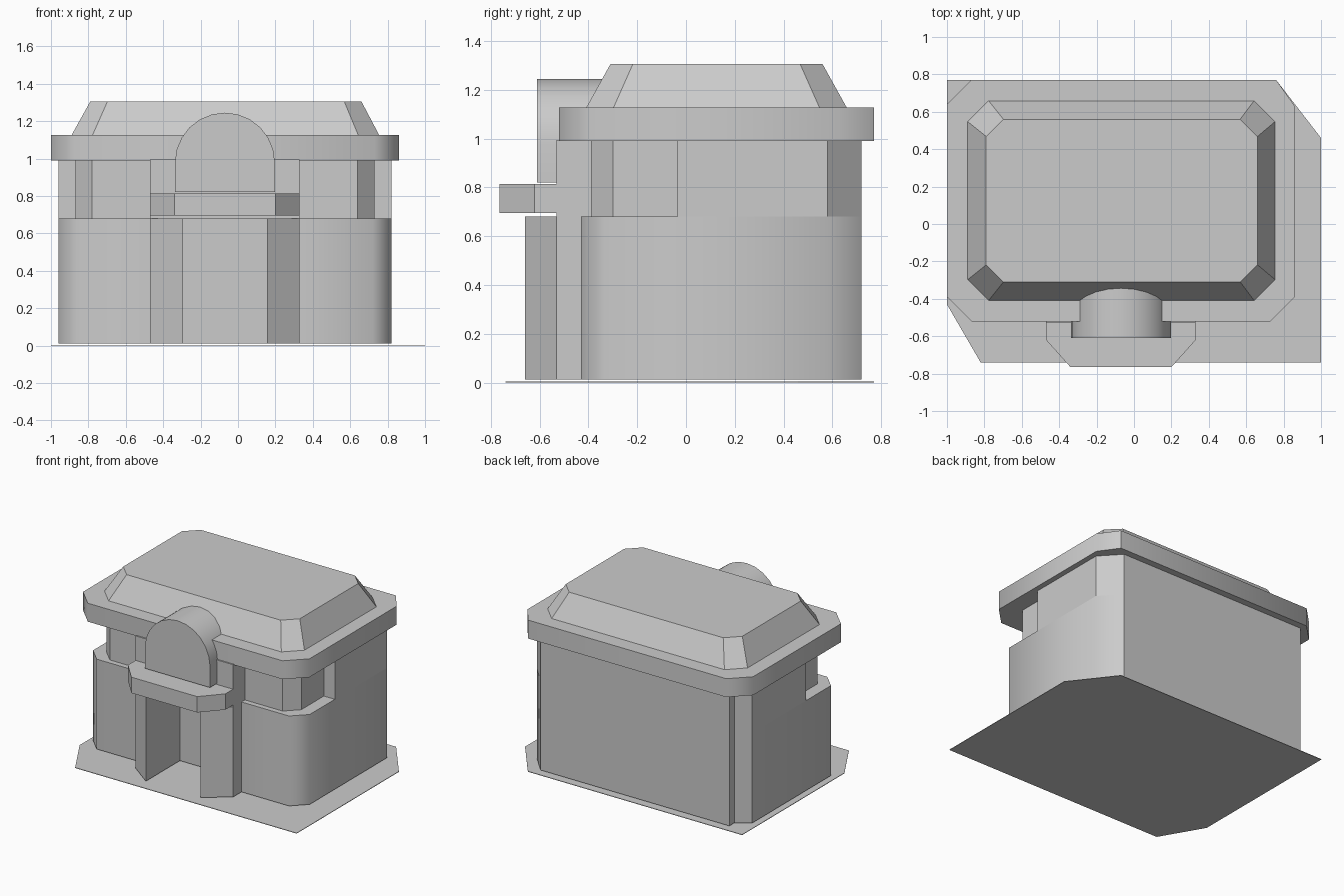
import bpy, bmesh, math

cube = bpy.data.objects.get("Cube")
if cube:
    bpy.data.objects.remove(cube, do_unlink=True)

# Single stone colour
stone = bpy.data.materials.new("light_grey_stone")
stone.use_nodes = True
GREY = (0.6, 0.6, 0.6, 1)
stone.diffuse_color = GREY
stone.node_tree.nodes["Principled BSDF"].inputs["Base Color"].default_value = GREY


def loft(name, lower, upper, smooth=False):
    """Solid between two matching closed 3D outlines."""
    bm = bmesh.new()
    a = [bm.verts.new(p) for p in lower]
    b = [bm.verts.new(p) for p in upper]
    n = len(a)
    bm.faces.new(a[::-1])
    bm.faces.new(b)
    for i in range(n):
        j = (i + 1) % n
        bm.faces.new((a[i], a[j], b[j], b[i]))
    bmesh.ops.recalc_face_normals(bm, faces=bm.faces)
    mesh = bpy.data.meshes.new(name)
    bm.to_mesh(mesh)
    bm.free()
    mesh.materials.append(stone)
    obj = bpy.data.objects.new(name, mesh)
    bpy.context.collection.objects.link(obj)
    if smooth:
        bpy.ops.object.select_all(action="DESELECT")
        obj.select_set(True)
        bpy.context.view_layer.objects.active = obj
        bpy.ops.object.shade_smooth_by_angle(angle=math.radians(46))
    return obj


def at(outline, z):
    return [(x, y, z) for x, y in outline]


def prism(name, outline, z0, z1, smooth=False):
    return loft(name, at(outline, z0), at(outline, z1), smooth)


def octagon(x0, x1, y0, y1, c):
    """Rectangle with corners cut by c."""
    return [(x0 + c, y0), (x1 - c, y0), (x1, y0 + c), (x1, y1 - c),
            (x1 - c, y1), (x0 + c, y1), (x0, y1 - c), (x0, y0 + c)]


def mirror_x(points, centre):
    return [(2 * centre - x, y) for x, y in reversed(points)]


MID = -0.07

# Ground plate with two cut corners
prism("ground_plate", [(-0.82, -0.74), (1, -0.74), (1, 0.46), (0.76, 0.77),
                       (-1, 0.77), (-1, -0.43)], 0, 0.004)

# Rear wall outline shared by both storeys
rear = [(0.82, 0.58), (0.69, 0.72), (-0.86, 0.72), (-0.86, 0.66), (-0.96, 0.595)]

# Lower storey with splayed porch walls and a doorway recess
front_left = [(0.155, -0.26), (0.155, -0.66), (0.33, -0.53),
              (0.33, -0.43), (0.72, -0.43), (0.82, -0.33)]
prism("lower_walls", front_left + rear + mirror_x(front_left, MID), 0.012, 0.68, True)

# Upper storey, set back at both front corners
upper_left = [(0.33, -0.53), (0.33, -0.39), (0.64, -0.39), (0.73, -0.30),
              (0.73, -0.035), (0.82, -0.035)]
prism("upper_walls", upper_left + rear + mirror_x(upper_left, MID), 0.68, 0.995)

# Roof rim and sloped roof
rim = octagon(-1, 0.86, -0.52, 0.77, 0.13)
rim[3:5] = [(0.86, 0.63), (0.76, 0.77)]
prism("roof_rim", rim, 0.99, 1.127, True)
loft("roof_slope", at(octagon(-0.89, 0.755, -0.41, 0.66, 0.112), 1.125),
     at(octagon(-0.79, 0.66, -0.31, 0.56, 0.092), 1.305))

# Canopy over the doorway
canopy_left = [(0.20, -0.765), (0.33, -0.62), (0.33, -0.50)]
prism("door_canopy", canopy_left + mirror_x(canopy_left, MID), 0.695, 0.813)

# Arched block above the canopy
RADIUS, SPRING = 0.267, 0.978
arch = [(MID + RADIUS, 0.82)]
for i in range(13):
    t = math.pi * i / 12
    arch.append((MID + RADIUS * math.cos(t), SPRING + RADIUS * math.sin(t)))
arch.append((MID - RADIUS, 0.82))
loft("arched_block", [(x, -0.61, z) for x, z in arch],
     [(x, -0.30, z) for x, z in arch], True)
